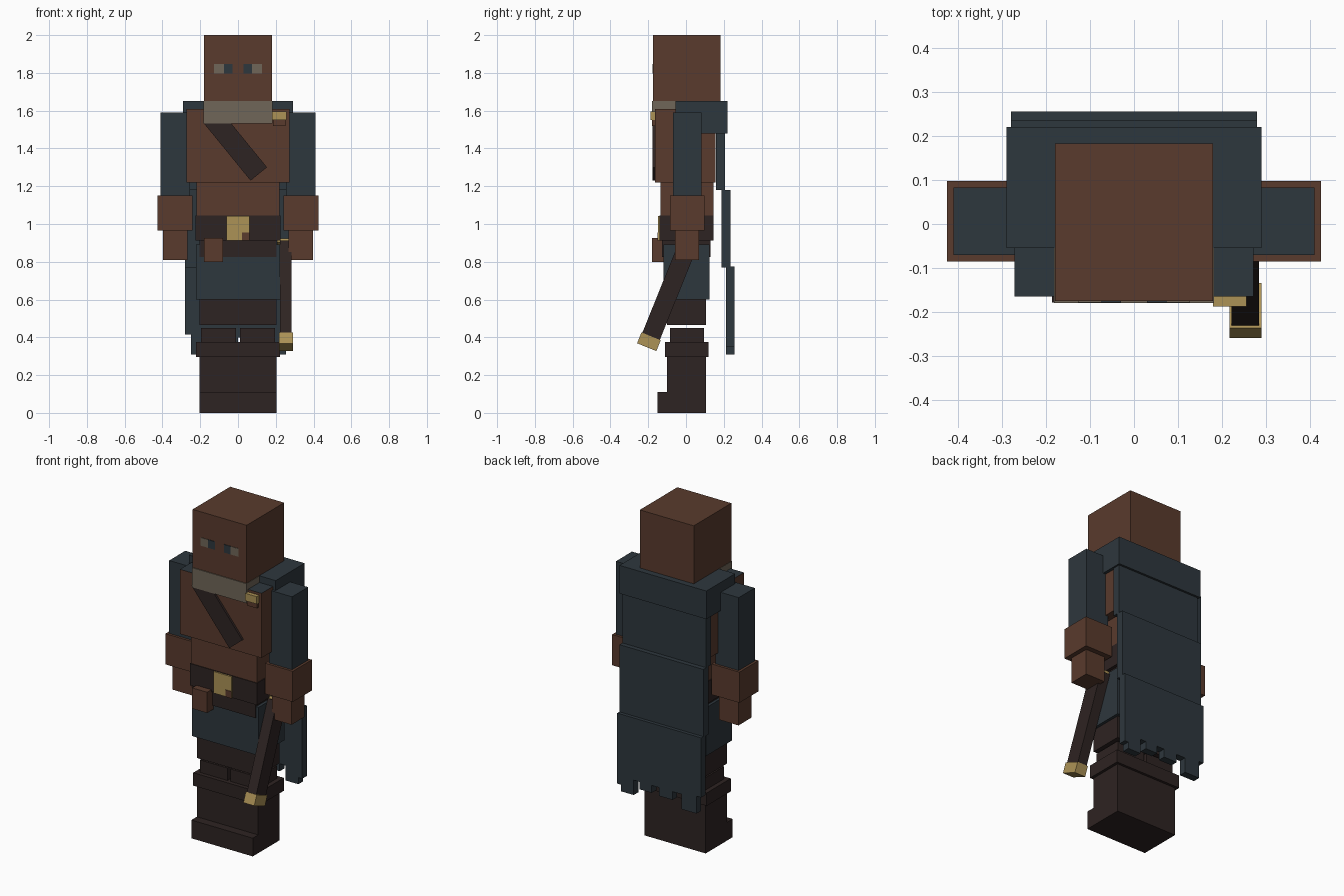
import bpy, bmesh
from math import radians, sin, cos
from mathutils import Matrix, Vector

if "Cube" in bpy.data.objects:
    bpy.data.objects.remove(bpy.data.objects["Cube"])


def make_material(name, rgb):
    mat = bpy.data.materials.new(name)
    mat.use_nodes = True
    mat.diffuse_color = (*rgb, 1)
    mat.node_tree.nodes["Principled BSDF"].inputs["Base Color"].default_value = (*rgb, 1)
    return mat


brown = make_material("brown leather", (.10, .043, .026))
dark = make_material("dark leather", (.027, .017, .016))
blue = make_material("slate cloth", (.027, .038, .047))
gold = make_material("brass", (.413, .287, .093))
tan = make_material("grey linen", (.162, .133, .098))


def finish(name, bm, *mats):
    mesh = bpy.data.meshes.new(name)
    bm.to_mesh(mesh)
    bm.free()
    for mat in mats:
        mesh.materials.append(mat)
    obj = bpy.data.objects.new(name, mesh)
    bpy.context.scene.collection.objects.link(obj)
    return obj


def box(name, mat, x, y, z, turn=None):
    """Box from (low, high) ranges, optionally turned about its centre."""
    bm = bmesh.new()
    spans = (x, y, z)
    centre = Vector([(a + b) / 2 for a, b in spans])
    size = Matrix.Diagonal([b - a for a, b in spans] + [1])
    place = Matrix.Translation(centre) @ (turn or Matrix()) @ size
    bmesh.ops.create_cube(bm, size=1, matrix=place)
    return finish(name, bm, mat)


def wide(half):
    return (-half, half)


def pair(name, mat, x, y, z):
    """Matching boxes on the left (+x) and right (-x)."""
    box("left_" + name, mat, x, y, z)
    box("right_" + name, mat, (-x[1], -x[0]), y, z)


# Head and eyes
box("head", brown, wide(.18), (-.175, .183), (1.64, 2))
pair("eye_white", tan, (.075, .127), (-.178, -.17), (1.797, 1.846))
pair("iris", blue, (.03, .075), (-.178, -.17), (1.797, 1.846))
box("scarf", tan, wide(.182), (-.18, .1), (1.532, 1.65))

# Torso, with cloth on top of the shoulders
chest = box("chest", brown, wide(.272), (-.165, .155), (1.22, 1.61))
chest.data.materials.append(blue)
for face in chest.data.polygons:
    face.material_index = int(face.normal.z > .5)
box("waist", brown, wide(.22), (-.135, .145), (1.04, 1.22))
box("mantle", blue, wide(.29), (-.055, .22), (1.48, 1.65))

# Diagonal chest strap and brooch
tilt = radians(39.2)
length = .4
mid_x, mid_z = .11 - sin(tilt) * length / 2, 1.265 + cos(tilt) * length / 2
box("chest_strap", dark, (mid_x - .056, mid_x + .056), (-.178, -.16),
    (mid_z - length / 2, mid_z + length / 2), Matrix.Rotation(-tilt, 4, "Y"))
box("brooch", gold, (.18, .256), (-.188, -.16), (1.55, 1.595))
box("brooch_backing", brown, (.185, .252), (-.18, -.16), (1.52, 1.55))

# Belt, buckle and pouch
box("belt", dark, wide(.224), (-.139, .145), (.913, 1.045))
box("lower_belt", dark, wide(.205), (-.127, .13), (.825, .915))
box("buckle", gold, wide(.06), (-.147, -.135), (.913, 1.043))
box("buckle_tab", brown, (.02, .06), (-.15, -.145), (.913, .955))
box("pouch", brown, (-.18, -.08), (-.18, -.12), (.8, .925))

# Skirt, legs and boots
box("skirt", blue, wide(.222), (-.12, .125), (.6, .892))
box("thighs", dark, wide(.205), (-.1, .105), (.465, .6))
pair("shin", dark, (.01, .195), (-.085, .095), (.37, .45))
box("boot_cuffs", dark, wide(.222), (-.11, .12), (.297, .375))
box("boots", dark, wide(.205), (-.1, .105), (0, .297))
box("boot_toes", dark, wide(.205), (-.152, -.1), (0, .11))

# Arms
pair("sleeve", blue, (.255, .41), (-.07, .083), (1.15, 1.59))
pair("cuff", brown, (.24, .425), (-.085, .098), (.965, 1.15))
pair("hand", brown, (.268, .398), (-.058, .068), (.81, .965))

# Cape panels, stepping backwards down to a ragged hem
box("cape_top", blue, wide(.28), (.16, .207), (1.18, 1.5))
box("cape_middle", blue, wide(.28), (.187, .235), (.77, 1.18))
hem = [(-.28, .415), (-.25, .31), (-.15, .4), (-.09, .35), (0, .4),
       (.05, .355), (.13, .4), (.17, .31), (.255, .35), (.28, None)]
outline = [(.28, .775), (-.28, .775)]
for (left, low), (right, _) in zip(hem, hem[1:]):
    outline += [(left, low), (right, low)]
bm = bmesh.new()
panel = bm.faces.new([bm.verts.new((x, .212, z)) for x, z in outline])
solid = bmesh.ops.extrude_face_region(bm, geom=[panel])
bmesh.ops.translate(bm, vec=(0, .044, 0),
                    verts=[v for v in solid["geom"] if isinstance(v, bmesh.types.BMVert)])
bmesh.ops.recalc_face_normals(bm, faces=bm.faces)
finish("cape_bottom", bm, blue)

# Slanted scabbard: each part is placed by its distance from the tip
lean = radians(22)


def scabbard_part(name, mat, x, depth, start, end):
    along = (start + end) / 2
    y = -.208 + sin(lean) * along
    z = .348 + cos(lean) * along
    half = (end - start) / 2
    box(name, mat, x, (y - depth / 2, y + depth / 2), (z - half, z + half),
        Matrix.Rotation(-lean, 4, "X"))


scabbard_part("scabbard", dark, (.222, .284), .1, .05, .59)
scabbard_part("scabbard_tip", gold, (.217, .29), .11, 0, .062)
scabbard_part("scabbard_mouth", gold, (.207, .288), .08, .585, .605)
